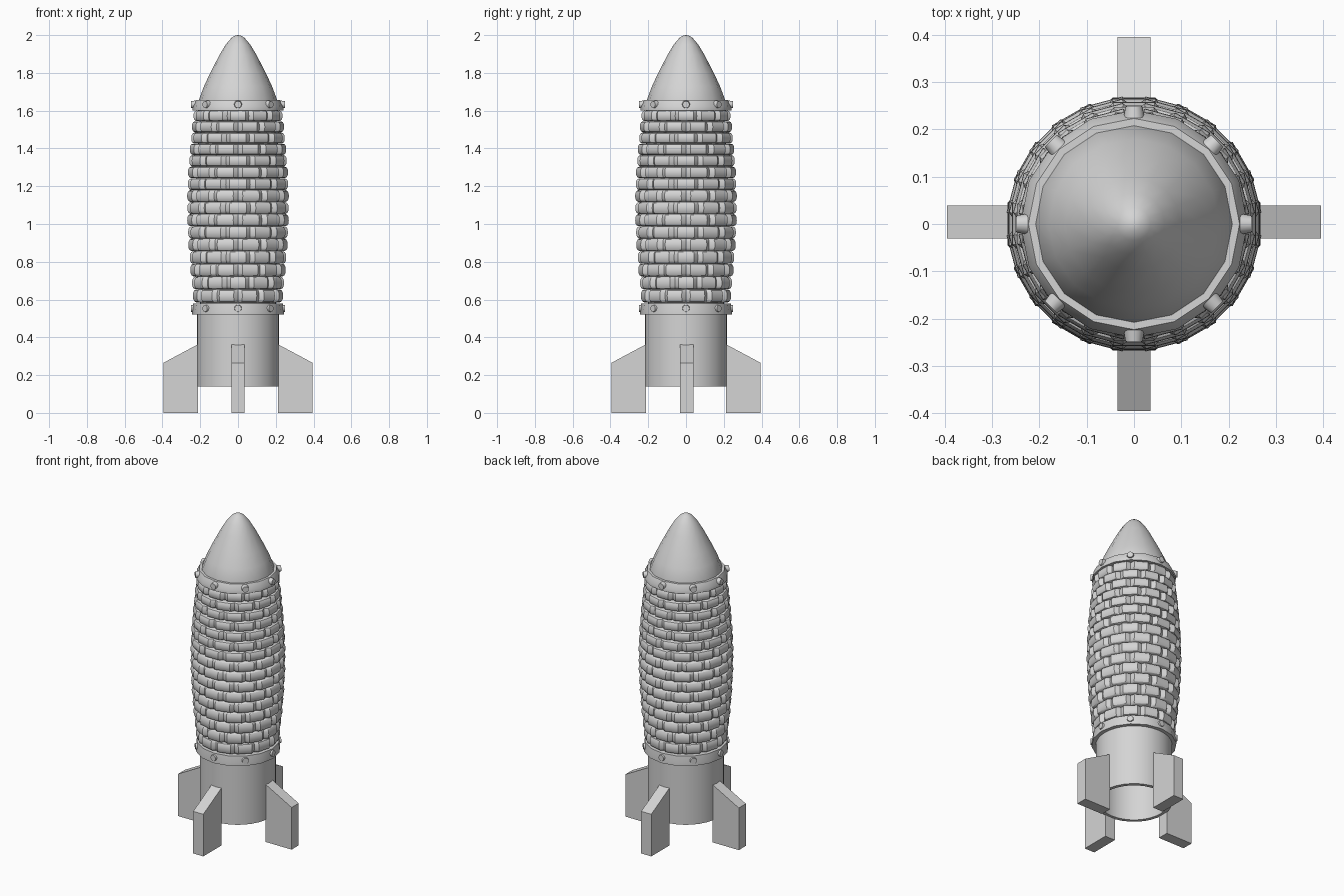
import bpy, bmesh, math
from mathutils import Matrix

cube = bpy.data.objects.get("Cube")
if cube:
    bpy.data.objects.remove(cube)

grey = bpy.data.materials.new("light_grey")
grey.use_nodes = True
GREY = (0.66, 0.66, 0.66, 1)
grey.diffuse_color = GREY
grey.node_tree.nodes["Principled BSDF"].inputs["Base Color"].default_value = GREY


def finish(name, bm, smooth=35):
    bmesh.ops.recalc_face_normals(bm, faces=bm.faces)
    mesh = bpy.data.meshes.new(name)
    bm.to_mesh(mesh)
    bm.free()
    mesh.materials.append(grey)
    ob = bpy.data.objects.new(name, mesh)
    bpy.context.collection.objects.link(ob)
    bpy.ops.object.select_all(action='DESELECT')
    ob.select_set(True)
    bpy.context.view_layer.objects.active = ob
    bpy.ops.object.shade_smooth_by_angle(angle=math.radians(smooth))


def lathe(name, profile, sides, closed=False):
    """Spin (radius, height) points around the z axis."""
    bm = bmesh.new()
    verts = [bm.verts.new((r, 0, z)) for r, z in profile]
    pairs = list(zip(verts, verts[1:]))
    if closed:
        pairs.append((verts[-1], verts[0]))
    edges = [bm.edges.new(p) for p in pairs]
    bmesh.ops.spin(bm, geom=verts + edges, cent=(0, 0, 0), axis=(0, 0, 1),
                   angle=math.tau, steps=sides, use_duplicate=False)
    bmesh.ops.remove_doubles(bm, verts=bm.verts, dist=0.0005)
    finish(name, bm)


def turn(angle):
    return Matrix.Rotation(angle, 4, 'Z')


# Nose, hollow tail tube and the core behind the bricks
lathe("nose_cone", [(0.21, 1.63), (0.21, 1.65), (0.18, 1.73), (0.147, 1.80), (0.098, 1.895),
                    (0.065, 1.95), (0.035, 1.985), (0.015, 1.998), (0, 2.0)], 16)
lathe("tail_tube", [(0.218, 0.14), (0.218, 0.55), (0.197, 0.55), (0.197, 0.14)], 32, True)
lathe("body_core", [(0, 0.56), (0.2, 0.56), (0.225, 0.85), (0.23, 1.0),
                    (0.225, 1.2), (0.2, 1.63), (0, 1.63)], 32)

# Riveted bands
for name, low, high, r_low, r_high in (("lower_band", 0.52, 0.58, 0.243, 0.238),
                                       ("upper_band", 1.602, 1.656, 0.24, 0.223)):
    lathe(name, [(r_low, low), (r_low, low + 0.02), (r_high, high),
                 (0.2, high), (0.2, low)], 16, True)
    bm = bmesh.new()
    for i in range(8):
        place = (turn(i * math.tau / 8)
                 @ Matrix.Translation((0.236, 0, (low + high) / 2 + 0.003))
                 @ Matrix.Rotation(math.pi / 2, 4, 'Y'))
        bmesh.ops.create_cone(bm, cap_ends=True, segments=12, radius1=0.022,
                              radius2=0.018, depth=0.024, matrix=place)
    finish(name + "_rivets", bm)

# Bricks: pillow-shaped front to back, with sloping ends seen from above
PLAN = [(-0.5, 0.024), (-0.34, 0), (0.34, 0), (0.5, 0.024)]          # share of width, inset
SECTION = [(-1, 0.06), (-1, 0.016), (-0.85, 0.007), (-0.5, 0.001), (0, 0),
           (0.5, 0.001), (0.85, 0.007), (1, 0.016), (1, 0.06)]       # share of half height, inset


def brick(bm, matrix, radius, width, height):
    columns = [[bm.verts.new(matrix @ Matrix.Translation(
        (radius - inset - back, side * width, up * height / 2)).translation)
        for up, back in SECTION] for side, inset in PLAN]
    for a, b in zip(columns, columns[1:]):
        for k in range(len(SECTION)):
            n = (k + 1) % len(SECTION)
            bm.faces.new((a[k], b[k], b[n], a[n]))
    bm.faces.new(columns[0])
    bm.faces.new(columns[-1])


# Staggered rows on a bulging body, getting lower towards the top
ROWS, COUNT, BOTTOM, TOP = 16, 12, 0.585, 1.602
mean = (TOP - BOTTOM) / ROWS
z = BOTTOM
for row in range(ROWS):
    pitch = mean * (1.085 - 0.17 * row / (ROWS - 1))
    middle = z + pitch / 2
    radius = 0.232 + 0.035 * math.sin(math.pi * (middle - BOTTOM) / (TOP - BOTTOM))
    width = 2 * (radius - 0.018) * math.tan(math.pi / COUNT)
    bm = bmesh.new()
    for i in range(COUNT):
        angle = (i + (0.5 if row % 2 == 0 else 0)) * math.tau / COUNT
        brick(bm, turn(angle) @ Matrix.Translation((0, 0, middle)), radius, width, pitch * 0.98)
    finish(f"brick_row_{row + 1}", bm, 32)
    z += pitch

# Four fins
FIN = [(0.212, 0), (0.395, 0), (0.395, 0.265), (0.212, 0.363)]
for name, quarter in (("left_fin", 0), ("back_fin", 1), ("right_fin", 2), ("front_fin", 3)):
    bm = bmesh.new()
    face = bm.faces.new([bm.verts.new((x, -0.035, z)) for x, z in FIN])
    side = bmesh.ops.extrude_face_region(bm, geom=[face])["geom"]
    bmesh.ops.translate(bm, vec=(0, 0.07, 0),
                        verts=[v for v in side if isinstance(v, bmesh.types.BMVert)])
    bmesh.ops.transform(bm, matrix=turn(quarter * math.pi / 2), verts=bm.verts)
    if quarter % 2 == 0:
        bmesh.ops.translate(bm, vec=(0, 0.004, 0), verts=bm.verts)
    finish(name, bm)
